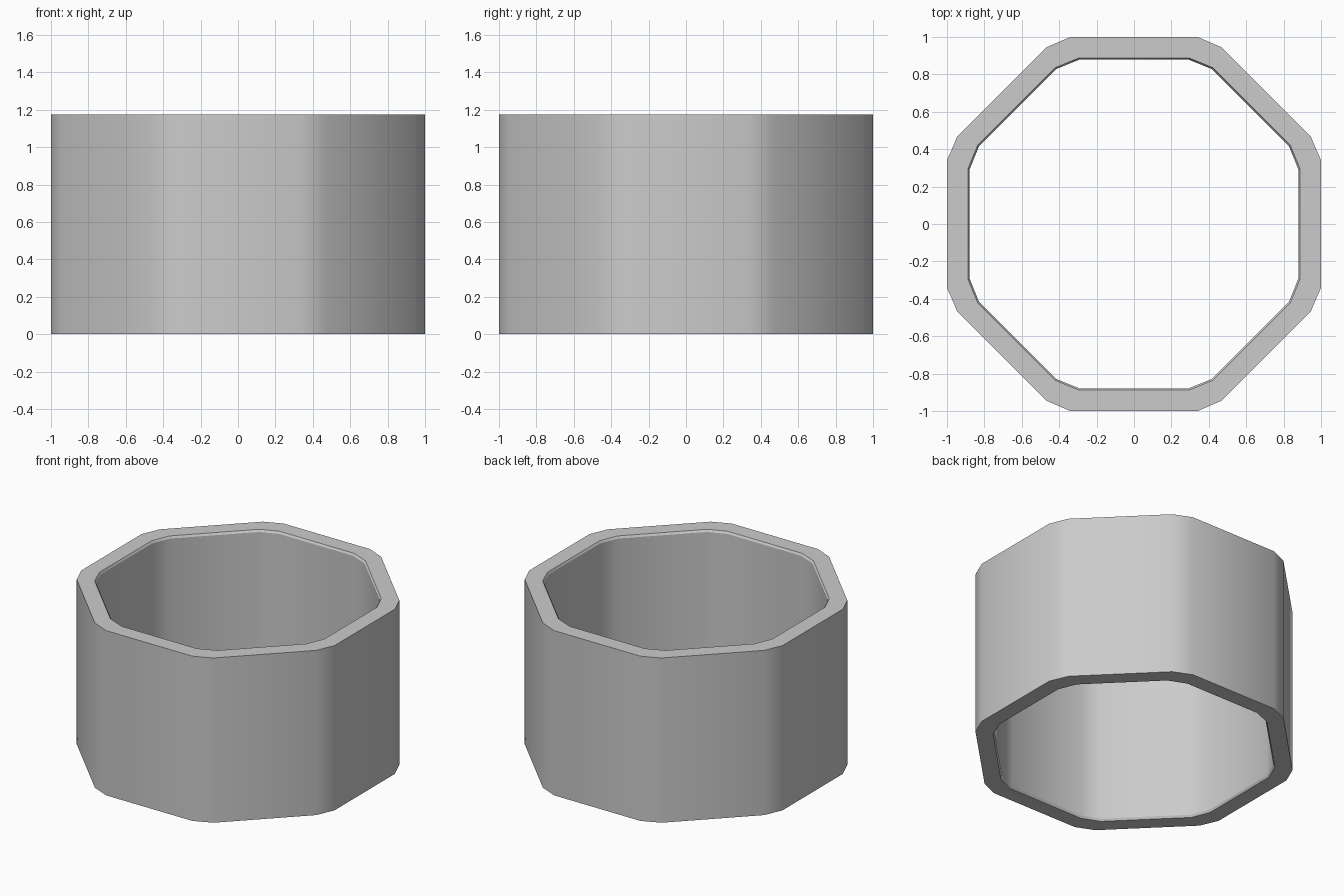
import bpy, bmesh, math

if "Cube" in bpy.data.objects:
    bpy.data.objects.remove(bpy.data.objects["Cube"])

HEIGHT = 1.175

# Octagon outline with blunted corners: one quarter, turned four times
def outline(flat, half, cx, cy):
    quarter = [(flat, half), (cx, cy), (cy, cx), (half, flat)]
    pts = []
    for k in range(4):
        c, s = round(math.cos(k * math.pi / 2)), round(math.sin(k * math.pi / 2))
        pts += [(x * c - y * s, x * s + y * c) for x, y in quarter]
    return pts

outer = outline(1.0, 0.34, 0.945, 0.468)
rim = outline(0.888, 0.295, 0.836, 0.421)
inner = outline(0.88, 0.289, 0.829, 0.415)

# Closed wall cross-section: outer wall, top rim, eased inner edges, bottom rim
section = [(outer, 0), (outer, HEIGHT), (rim, HEIGHT),
           (inner, HEIGHT - 0.015), (inner, 0.015), (rim, 0)]

bm = bmesh.new()
rings = [[bm.verts.new((x, y, z)) for x, y in pts] for pts, z in section]
n = len(outer)
for i, a in enumerate(rings):
    b = rings[(i + 1) % len(rings)]
    for j in range(n):
        k = (j + 1) % n
        bm.faces.new((a[j], a[k], b[k], b[j]))
bmesh.ops.recalc_face_normals(bm, faces=bm.faces)

mesh = bpy.data.meshes.new("octagonal_ring")
bm.to_mesh(mesh)
bm.free()
ring = bpy.data.objects.new("octagonal_ring", mesh)
bpy.context.collection.objects.link(ring)

# Soft corners, crisp rims
bpy.context.view_layer.objects.active = ring
ring.select_set(True)
bpy.ops.object.shade_smooth_by_angle(angle=math.radians(25))
